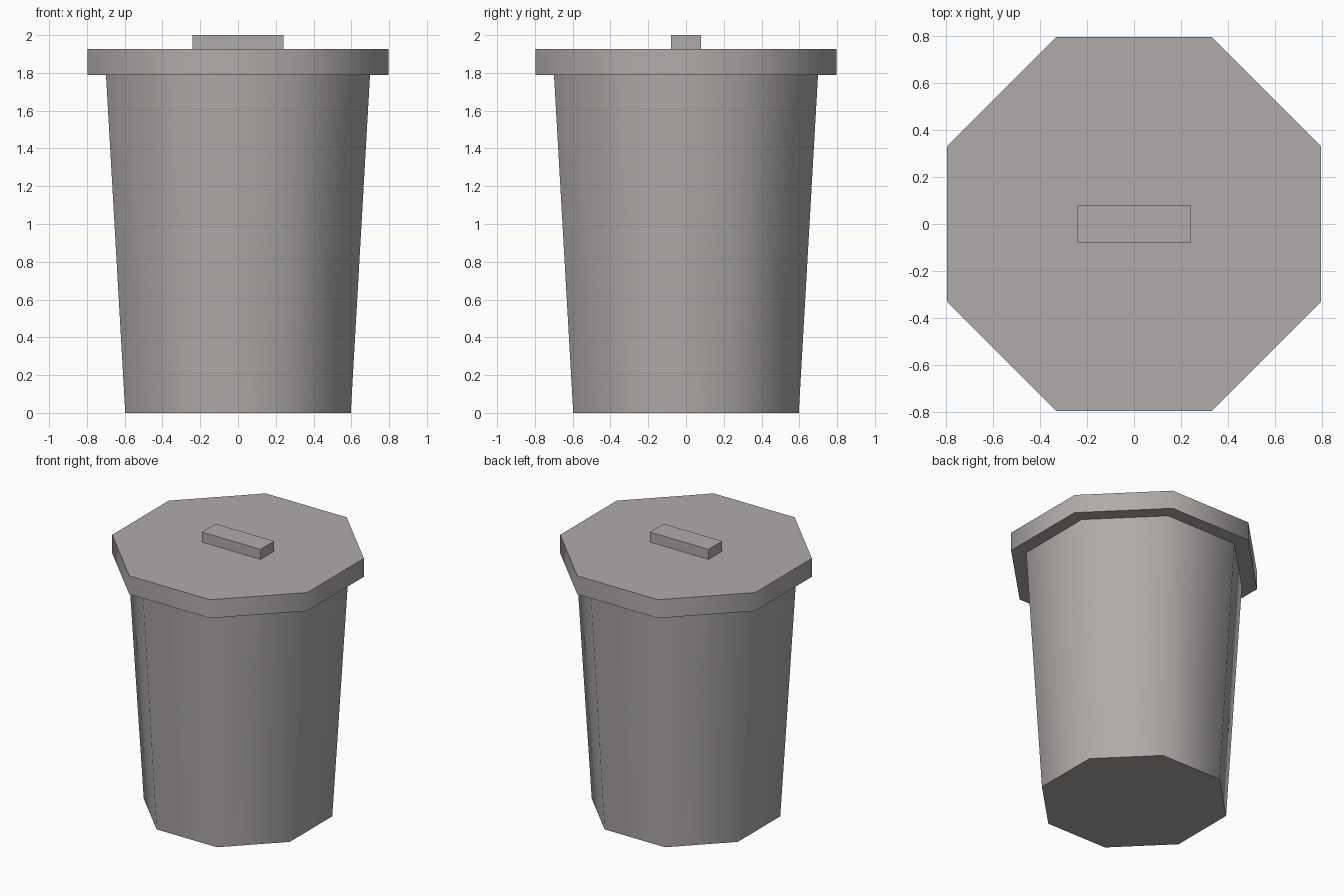
import bpy, math

if "Cube" in bpy.data.objects:
    bpy.data.objects.remove(bpy.data.objects["Cube"])

grey = bpy.data.materials.new("warm_grey")
grey.diffuse_color = (0.43, 0.41, 0.40, 1)
grey.use_nodes = True
grey.node_tree.nodes["Principled BSDF"].inputs["Base Color"].default_value = grey.diffuse_color

K = 1 / math.cos(math.pi / 8)  # flat-to-centre distance -> corner radius


def octagon(name, r_bottom, r_top, z0, z1):
    """Eight-sided tapered prism with flats facing the axes."""
    bpy.ops.mesh.primitive_cone_add(vertices=8, radius1=r_bottom * K, radius2=r_top * K,
                                    depth=z1 - z0, location=(0, 0, (z0 + z1) / 2),
                                    rotation=(0, 0, math.pi / 8))
    ob = bpy.context.object
    bpy.ops.object.transform_apply(location=True, rotation=True, scale=True)
    ob.name = name
    ob.data.materials.append(grey)
    # smooth around the sides, sharp at the rims
    bpy.ops.object.shade_smooth_by_angle(angle=math.radians(60))
    return ob


# tapered bin body
octagon("bin_body", 0.597, 0.699, 0.0, 1.79)

# overhanging lid
octagon("lid", 0.797, 0.797, 1.79, 1.926)

# block handle
bpy.ops.mesh.primitive_cube_add(size=1, location=(0, 0, 1.963))
handle = bpy.context.object
handle.name = "lid_handle"
handle.scale = (0.48, 0.16, 0.074)
bpy.ops.object.transform_apply(location=True, rotation=True, scale=True)
handle.data.materials.append(grey)
